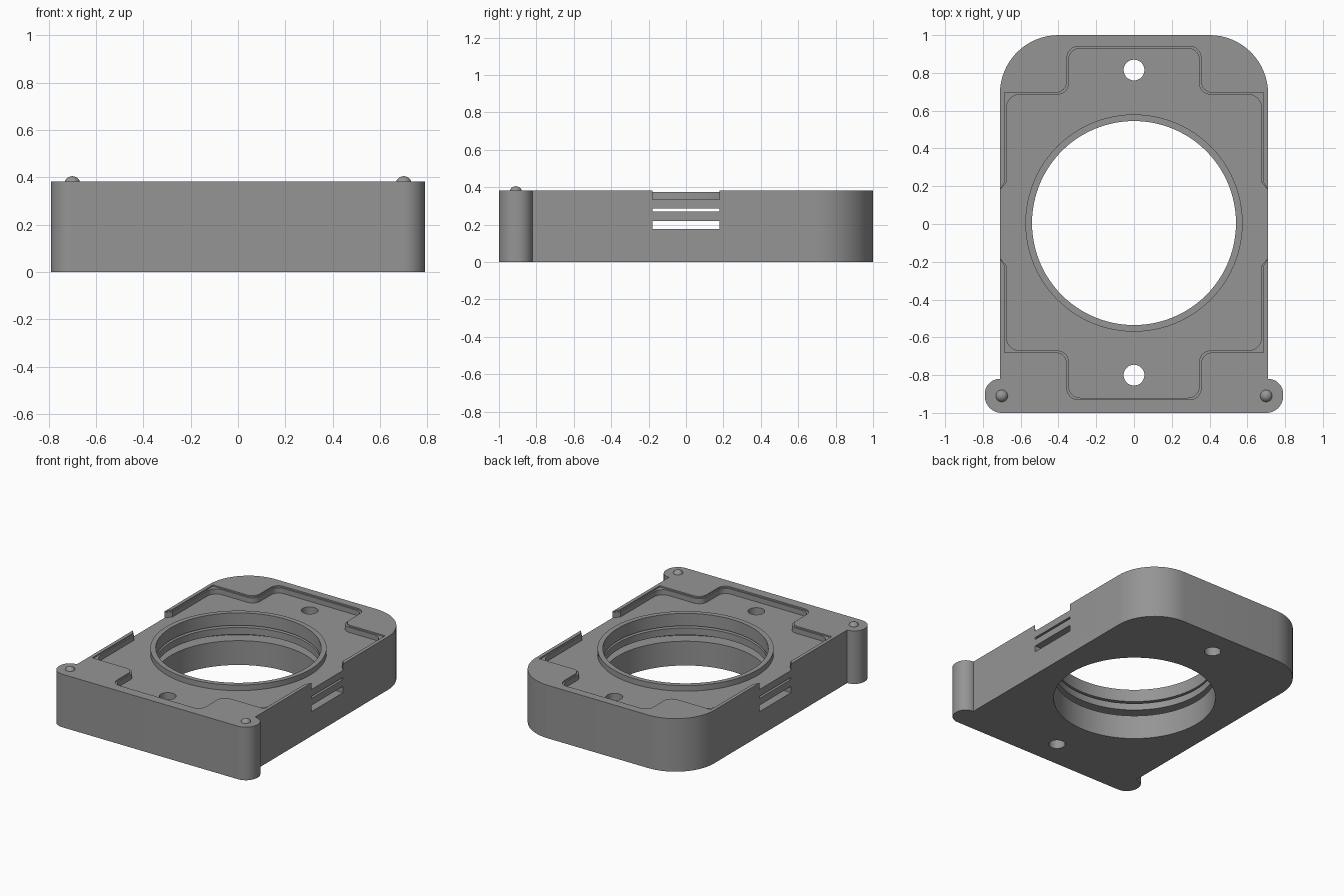
import bpy, bmesh, math
from mathutils import Vector

if "Cube" in bpy.data.objects:
    bpy.data.objects.remove(bpy.data.objects["Cube"], do_unlink=True)

TOP, FLOOR, RIM_TOP = 0.382, 0.335, 0.375
CENTRE_Y, BORE, RIM = 0.005, 0.54, 0.575

grey = bpy.data.materials.new("matte_grey")
grey.use_nodes = True
grey.diffuse_color = (0.3, 0.3, 0.3, 1)
grey.node_tree.nodes["Principled BSDF"].inputs["Base Color"].default_value = grey.diffuse_color


def rounded(corners, steps=10):
    """Outline from (x, y, radius) corners; radiused corners are square."""
    out = []
    for i, (x, y, r) in enumerate(corners):
        p = Vector((x, y))
        if r == 0:
            out.append(p)
            continue
        a = (Vector(corners[i - 1][:2]) - p).normalized()
        b = (Vector(corners[(i + 1) % len(corners)][:2]) - p).normalized()
        for k in range(steps + 1):
            t = math.pi / 2 * k / steps
            out.append(p + r * (a + b - b * math.cos(t) - a * math.sin(t)))
    return out


def mirrored(half):
    return half + [(-x, y, r) for x, y, r in reversed(half)]


def circle(radius, y, count=96):
    return [Vector((radius * math.cos(2 * math.pi * k / count),
                    y + radius * math.sin(2 * math.pi * k / count))) for k in range(count)]


def prism(name, outline, low, high):
    bm = bmesh.new()
    face = bm.faces.new([bm.verts.new((p.x, p.y, low)) for p in outline])
    moved = bmesh.ops.extrude_face_region(bm, geom=[face])["geom"]
    bmesh.ops.translate(bm, vec=(0, 0, high - low),
                        verts=[v for v in moved if isinstance(v, bmesh.types.BMVert)])
    bmesh.ops.remove_doubles(bm, verts=bm.verts, dist=1e-5)
    bmesh.ops.recalc_face_normals(bm, faces=bm.faces)
    mesh = bpy.data.meshes.new(name)
    bm.to_mesh(mesh)
    bm.free()
    obj = bpy.data.objects.new(name, mesh)
    bpy.context.collection.objects.link(obj)
    mesh.materials.append(grey)
    return obj


def activate(obj):
    bpy.ops.object.select_all(action="DESELECT")
    obj.select_set(True)
    bpy.context.view_layer.objects.active = obj


def cut(obj, outline, low, high):
    cutter = prism("cutter", outline, low, high)
    cutter.hide_render = True
    mod = obj.modifiers.new("cut", "BOOLEAN")
    mod.operation, mod.solver, mod.object = "DIFFERENCE", "EXACT", cutter
    activate(obj)
    bpy.ops.object.modifier_apply(modifier=mod.name)
    bpy.data.objects.remove(cutter, do_unlink=True)


def smooth(obj):
    activate(obj)
    bpy.ops.object.shade_smooth_by_angle(angle=math.radians(30))


def pocket(grow, r, side_r):
    """Recess with end tabs, open through both side walls."""
    tab, side = 0.35 + grow, 0.68 + grow
    front, back = -0.675 - grow, 0.69 + grow
    return rounded(mirrored([
        (tab, -0.925 - grow, r), (tab, front, r), (side, front, side_r),
        (side, -0.22, 0), (0.71, -0.18, 0), (0.75, -0.18, 0),
        (0.75, 0.18, 0), (0.71, 0.18, 0), (side, 0.22, 0),
        (side, back, side_r), (tab, back, r), (tab, 0.935 + grow, r)]))


# Housing with rounded back corners and front ears
housing = prism("housing", rounded(mirrored([
    (0.79, -1, 0.09), (0.79, -0.82, 0.08), (0.71, -0.82, 0), (0.71, 1, 0.31)]), 16), 0, TOP)

# Top recess with its shallow ledge
cut(housing, pocket(-0.005, 0.06, 0.07), FLOOR, 0.5)
cut(housing, pocket(0.005, 0.06, 0), TOP - 0.01, 0.5)

# Side-to-side slots, widened to round grooves in the bore
slot = [Vector(p) for p in ((-0.8, -0.18), (0.8, -0.18), (0.8, 0.18), (-0.8, 0.18))]
for low, high in ((0.175, 0.22), (0.27, 0.285)):
    cut(housing, circle(0.63, CENTRE_Y), low, high)
    cut(housing, slot, low, high)

# Main bore and screw holes
cut(housing, circle(BORE, CENTRE_Y), -0.1, 0.5)
for y in (-0.80, 0.815):
    cut(housing, circle(0.055, y, 32), -0.1, 0.5)
smooth(housing)

# Raised rim around the bore
rim = prism("bore_rim", circle(RIM, CENTRE_Y), FLOOR, RIM_TOP)
cut(rim, circle(BORE, CENTRE_Y), 0.2, 0.5)
smooth(rim)

# Locating studs on the ears
for side, x in (("left", 0.70), ("right", -0.70)):
    bpy.ops.mesh.primitive_uv_sphere_add(segments=24, ring_count=12, radius=0.034,
                                         location=(x, -0.91, 0.371))
    stud = bpy.context.object
    stud.name = side + "_stud"
    stud.data.materials.append(grey)
    smooth(stud)
